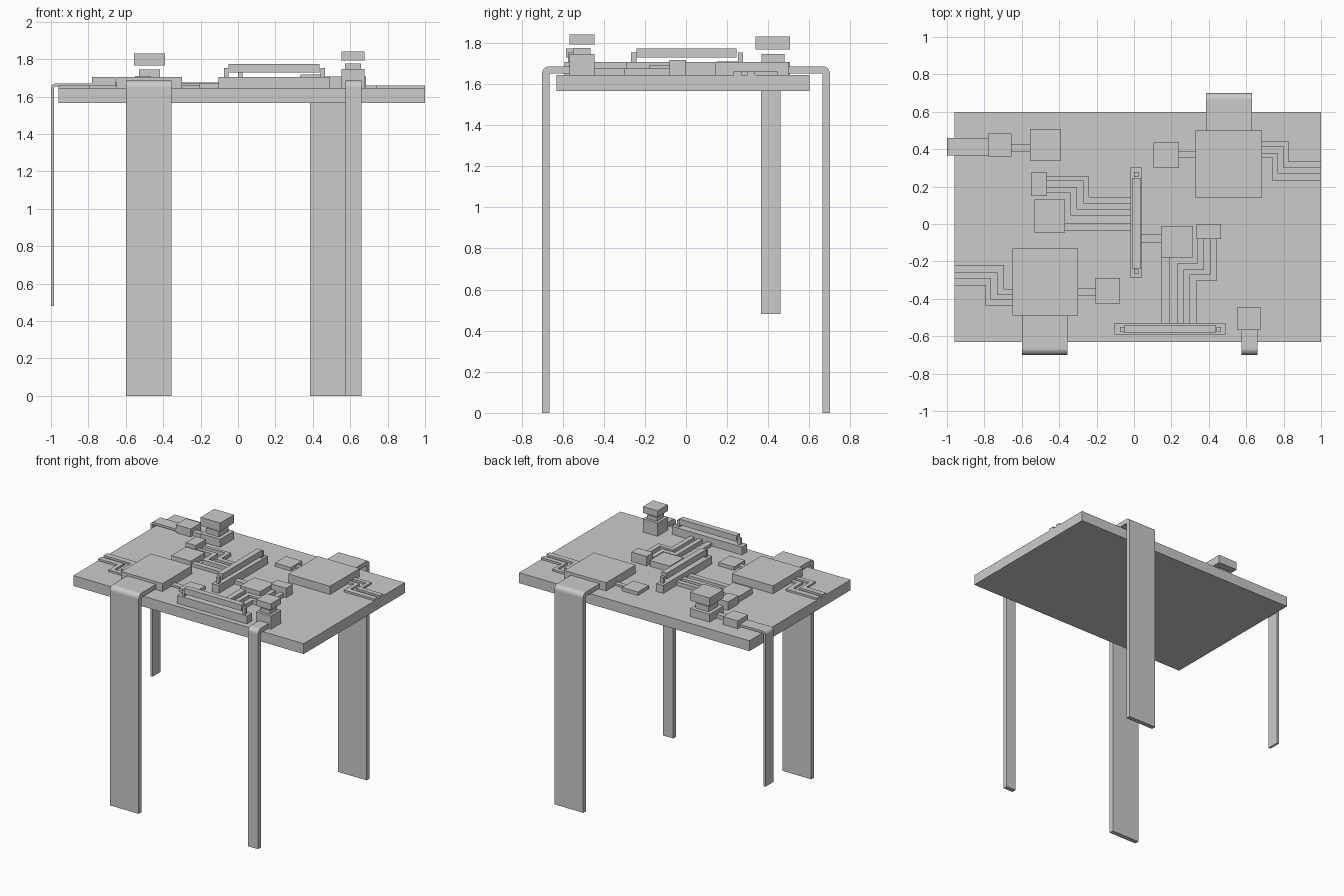
import bpy, bmesh, math

if "Cube" in bpy.data.objects:
    bpy.data.objects.remove(bpy.data.objects["Cube"])

TOP = 1.645  # upper surface of the board


def mesh_object(name, bm):
    bmesh.ops.recalc_face_normals(bm, faces=bm.faces)
    me = bpy.data.meshes.new(name)
    bm.to_mesh(me)
    bm.free()
    ob = bpy.data.objects.new(name, me)
    bpy.context.collection.objects.link(ob)
    return ob


def box(name, x0, x1, y0, y1, z0, z1):
    bm = bmesh.new()
    bmesh.ops.create_cube(bm, size=1)
    for v in bm.verts:
        v.co = ((x0 + x1) / 2 + v.co.x * (x1 - x0),
                (y0 + y1) / 2 + v.co.y * (y1 - y0),
                (z0 + z1) / 2 + v.co.z * (z1 - z0))
    return mesh_object(name, bm)


def prism(name, outline, extrude):
    bm = bmesh.new()
    face = bm.faces.new([bm.verts.new(p) for p in outline])
    new = bmesh.ops.extrude_face_region(bm, geom=[face])["geom"]
    bmesh.ops.translate(bm, vec=extrude,
                        verts=[g for g in new if isinstance(g, bmesh.types.BMVert)])
    return mesh_object(name, bm)


def trace(name, left, right, top):
    """Flat stepped strip bounded by two point paths."""
    return prism(name, [(x, y, TOP - 0.005) for x, y in left + right[::-1]],
                 (0, 0, top - TOP + 0.005))


def strap_leg(name, axis, sign, start, end, w0, w1, top, thick, foot):
    """Strip running over the board edge, bending and dropping to the foot."""
    r = 0.035 if thick > 0.03 else 0.025
    inner = max(r - thick, 0.004)
    c, cz = end - r, top - r
    arc = [math.radians(90 - 15 * i) for i in range(7)]
    prof = [(start, top)] + [(c + r * math.cos(a), cz + r * math.sin(a)) for a in arc]
    prof += [(end, foot), (end - thick, foot)]
    ci, czi = end - thick - inner, top - thick - inner
    prof += [(ci + inner * math.cos(a), czi + inner * math.sin(a)) for a in arc[::-1]]
    prof += [(start, top - thick)]
    if axis == "y":
        return prism(name, [(w0, sign * d, z) for d, z in prof], (w1 - w0, 0, 0))
    return prism(name, [(sign * d, w0, z) for d, z in prof], (0, w1 - w0, 0))


def steps(p, q, m, horizontal=True):
    """Z-shaped path from p to q turning at coordinate m."""
    return [p, (m, p[1]), (m, q[1]), q] if horizontal else [p, (p[0], m), (q[0], m), q]


def stepped_pair(name, a, b, starts, turns, ends, top, horizontal=True):
    """Two parallel stepped tracks, from four boundary lines."""
    for k in (0, 2):
        paths = []
        for i in (k, k + 1):
            p, q = ((a, starts[i]), (b, ends[i])) if horizontal else ((starts[i], a), (ends[i], b))
            paths.append(steps(p, q, turns[i], horizontal))
        trace(f"{name}_{k // 2 + 1}", *paths, top)


# Table board
box("board", -0.96, 1.0, -0.63, 0.60, 1.565, TOP)

# Legs: flat straps folded over the board edge
strap_leg("front_left_leg", "y", -1, 0.48, 0.70, -0.60, -0.355, 1.686, 0.035, 0)
strap_leg("back_right_leg", "y", 1, 0.49, 0.70, 0.385, 0.63, 1.686, 0.035, 0)
strap_leg("front_right_leg", "y", -1, 0.56, 0.70, 0.575, 0.66, 1.686, 0.035, 0)
strap_leg("left_leg", "x", -1, 0.77, 1.0, 0.365, 0.46, 1.67, 0.017, 0.48)

# Raised blocks standing on the board
blocks = {
    "front_left_plate": (-0.65, -0.30, -0.49, -0.13, 1.706),
    "back_right_plate": (0.33, 0.685, 0.14, 0.50, 1.708),
    "front_side_block": (-0.205, -0.075, -0.425, -0.29, 1.672),
    "front_side_link": (-0.31, -0.20, -0.385, -0.345, 1.66),
    "back_side_block": (0.105, 0.24, 0.30, 0.435, 1.672),
    "back_side_link": (0.235, 0.34, 0.355, 0.39, 1.66),
    "left_leg_block": (-0.78, -0.655, 0.36, 0.485, 1.706),
    "left_leg_link": (-0.66, -0.55, 0.385, 0.425, 1.675),
    "centre_left_small_block": (-0.55, -0.465, 0.15, 0.275, 1.71),
    "centre_left_large_block": (-0.535, -0.37, -0.045, 0.13, 1.69),
    "centre_left_track": (-0.375, -0.015, -0.035, 0.005, 1.67),
    "centre_right_large_block": (0.145, 0.315, -0.18, -0.01, 1.69),
    "centre_right_small_block": (0.335, 0.465, -0.08, 0.0, 1.718),
    "centre_right_link": (0.035, 0.15, -0.10, -0.055, 1.672),
    "centre_right_track": (0.148, 0.19, -0.535, -0.175, 1.67),
}
for name, (x0, x1, y0, y1, top) in blocks.items():
    box(name, x0, x1, y0, y1, TOP - 0.005, top)

# Stepped tracks
stepped_pair("left_track", -0.96, -0.645, (-0.22, -0.262, -0.29, -0.33),
             (-0.695, -0.73, -0.765, -0.795), (-0.35, -0.38, -0.405, -0.438), 1.66)
stepped_pair("right_track", 0.68, 1.0, (0.445, 0.415, 0.38, 0.355),
             (0.825, 0.80, 0.77, 0.74), (0.335, 0.30, 0.27, 0.23), 1.66)
stepped_pair("centre_track", -0.47, -0.015, (0.255, 0.23, 0.195, 0.165),
             (-0.24, -0.27, -0.305, -0.34), (0.145, 0.11, 0.08, 0.045), 1.675)
stepped_pair("front_track", -0.075, -0.535, (0.34, 0.375, 0.41, 0.445),
             (-0.21, -0.245, -0.27, -0.302), (0.23, 0.265, 0.297, 0.333), 1.675, False)

# Long connectors: base rail, raised bar and an end post on each side
box("centre_rail", -0.02, 0.04, -0.29, 0.305, TOP, 1.706)
box("centre_bar", -0.007, 0.036, -0.24, 0.245, 1.728, 1.774)
for y in (-0.255, 0.265):
    box("centre_post", 0.001, 0.025, y - 0.013, y + 0.013, 1.70, 1.753)
box("front_rail", -0.105, 0.49, -0.59, -0.53, TOP, 1.706)
box("front_bar", -0.05, 0.437, -0.583, -0.54, 1.728, 1.774)
for x in (-0.064, 0.452):
    box("front_post", x - 0.012, x + 0.012, -0.575, -0.551, 1.70, 1.753)

# Stacked towers: base, narrower neck and floating cap
for name, cx, cy, h, n, z in (
        ("left_tower", -0.473, 0.423, 0.084, 0.056, (1.706, 1.746, 1.767, 1.831)),
        ("right_tower", 0.615, -0.506, 0.062, 0.042, (1.747, 1.776, 1.793, 1.841))):
    box(name + "_base", cx - h, cx + h, cy - h, cy + h, TOP, z[0])
    box(name + "_neck", cx - n, cx + n, cy - n, cy + n, z[0] - 0.005, z[1])
    box(name + "_cap", cx - h, cx + h, cy - h, cy + h, z[2], z[3])
